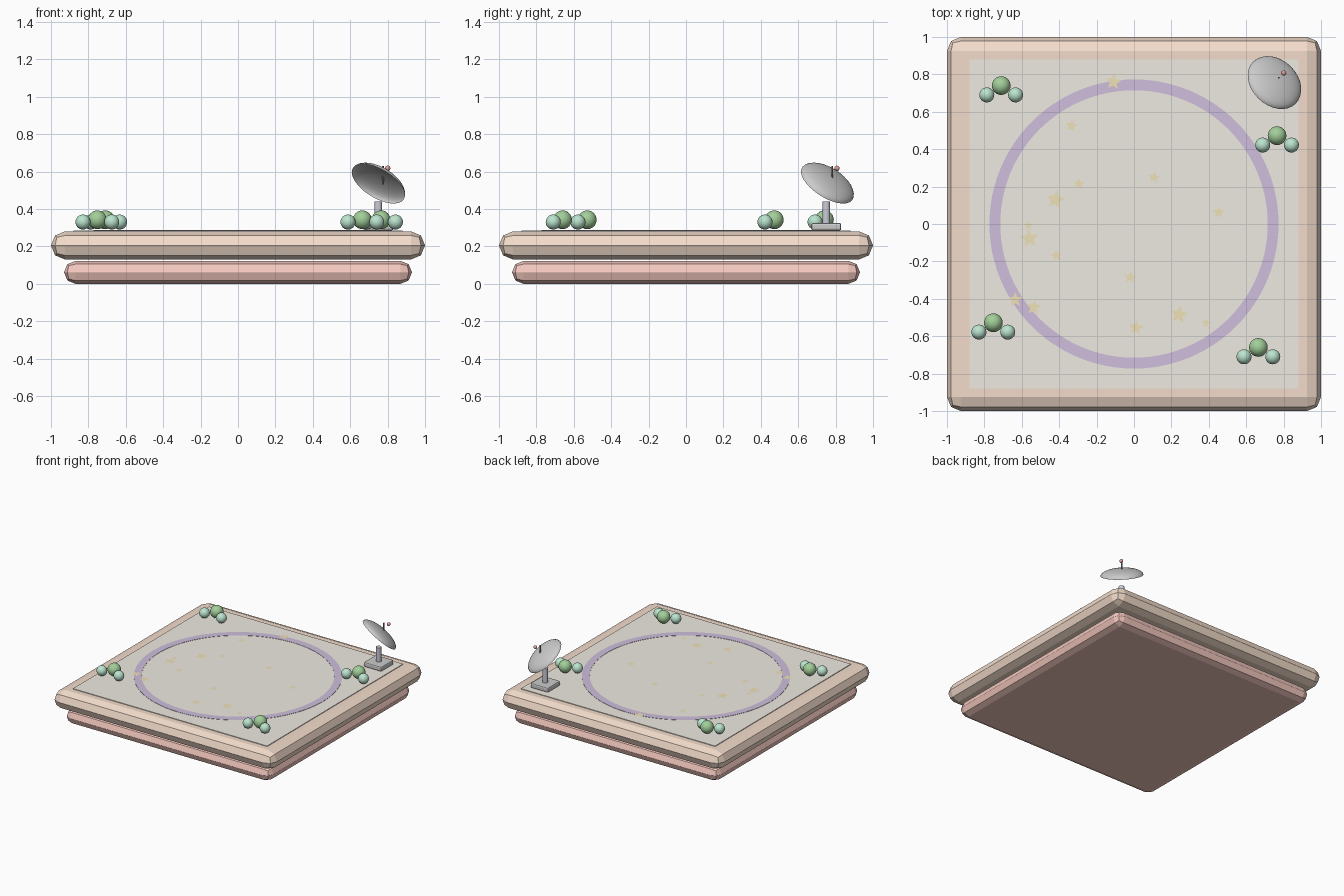
import bpy, bmesh, math, random
from mathutils import Vector, Matrix

if "Cube" in bpy.data.objects:
    bpy.data.objects.remove(bpy.data.objects["Cube"])

random.seed(4)


def material(name, rgb):
    m = bpy.data.materials.new(name)
    m.diffuse_color = (*rgb, 1)
    m.use_nodes = True
    m.node_tree.nodes["Principled BSDF"].inputs["Base Color"].default_value = m.diffuse_color
    return m


PEACH = material("peach", (0.90, 0.72, 0.60))
CORAL = material("coral", (0.90, 0.58, 0.52))
CREAM = material("cream", (0.86, 0.82, 0.76))
PURPLE = material("purple", (0.62, 0.52, 0.72))
GOLD = material("gold", (0.86, 0.76, 0.48))
GREEN = material("green", (0.36, 0.62, 0.32))
MINT = material("mint", (0.50, 0.78, 0.62))
STEEL = material("steel", (0.60, 0.60, 0.68))
DARK = material("dark", (0.25, 0.25, 0.27))
RED = material("red", (0.80, 0.35, 0.35))


def make(name, bm, mat=None, loc=(0, 0, 0), smooth=False):
    mesh = bpy.data.meshes.new(name)
    bm.to_mesh(mesh)
    bm.free()
    ob = bpy.data.objects.new(name, mesh)
    bpy.context.collection.objects.link(ob)
    ob.location = loc
    if mat:
        mesh.materials.append(mat)
    for p in mesh.polygons:
        p.use_smooth = smooth
    return ob


def slab(name, half, z0, z1, bevel=0, segments=2, mat=None, xy=(0, 0)):
    bm = bmesh.new()
    bmesh.ops.create_cube(bm, size=1)
    bmesh.ops.scale(bm, vec=(2 * half, 2 * half, z1 - z0), verts=bm.verts)
    ob = make(name, bm, mat, (*xy, (z0 + z1) / 2))
    if bevel:
        mod = ob.modifiers.new("bevel", "BEVEL")
        mod.width, mod.segments = bevel, segments
    return ob


def ball(name, r, loc, mat):
    bm = bmesh.new()
    bmesh.ops.create_uvsphere(bm, u_segments=24, v_segments=16, radius=r)
    return make(name, bm, mat, loc, True)


def rod(name, r, z0, z1, xy, mat, sides=20):
    bm = bmesh.new()
    bmesh.ops.create_cone(bm, cap_ends=True, segments=sides, radius1=r, radius2=r, depth=z1 - z0)
    ob = make(name, bm, mat, (*xy, (z0 + z1) / 2), True)
    bpy.ops.object.select_all(action="DESELECT")
    bpy.context.view_layer.objects.active = ob
    ob.select_set(True)
    bpy.ops.object.shade_smooth_by_angle()
    return ob


# Stacked platform
slab("lower_platform", 0.93, 0.0, 0.122, 0.06, 2, CORAL)
slab("upper_platform", 1.0, 0.13, 0.28, 0.0749, 2, PEACH)
slab("floor_panel", 0.88, 0.265, 0.285, mat=CREAM)

# Flat ring inlaid on the floor
bm = bmesh.new()
N = 96
loops = []
for r, z in ((0.715, 0.284), (0.715, 0.287), (0.773, 0.287), (0.773, 0.284)):
    loops.append([bm.verts.new((r * math.cos(2 * math.pi * i / N), r * math.sin(2 * math.pi * i / N), z))
                  for i in range(N)])
for a, b in zip(loops, loops[1:]):
    for i in range(N):
        j = (i + 1) % N
        bm.faces.new((a[j], a[i], b[i], b[j]))
bmesh.ops.recalc_face_normals(bm, faces=bm.faces)
make("floor_ring", bm, PURPLE)

# Scattered five-pointed stars
STARS = [(-0.11, 0.76, .045), (-0.335, 0.525, .034), (-0.295, 0.215, .03), (0.107, 0.248, .033),
         (-0.42, 0.13, .052), (0.452, 0.063, .034), (-0.565, -0.008, .026), (-0.56, -0.078, .05),
         (-0.415, -0.17, .033), (-0.02, -0.285, .034), (-0.635, -0.405, .042), (-0.535, -0.445, .042),
         (0.01, -0.555, .042), (0.24, -0.485, .05), (0.385, -0.53, .026)]
for x, y, r in STARS:
    bm = bmesh.new()
    turn = math.pi / 2 + random.uniform(-0.2, 0.2)
    pts = [bm.verts.new(((r if i % 2 == 0 else r * 0.45) * math.cos(turn + i * math.pi / 5),
                         (r if i % 2 == 0 else r * 0.45) * math.sin(turn + i * math.pi / 5), 0))
           for i in range(10)]
    bm.faces.new(pts)
    make("floor_star", bm, GOLD, (x, y, 0.289))

# Bushes: one large ball and two small ones in front
for x, y in ((-0.71, 0.74), (0.765, 0.472), (-0.752, -0.528), (0.665, -0.66)):
    ball("bush_middle", 0.05, (x, y, 0.342), GREEN)
    for s in (-1, 1):
        ball("bush_side", 0.04, (x + s * 0.077, y - 0.05, 0.33), MINT)

# Dish stand
slab("dish_foot", 0.08, 0.285, 0.325, 0.01, 2, xy=(0.75, 0.75))
rod("dish_post", 0.021, 0.32, 0.44, (0.75, 0.75), STEEL)

# Tilted hollow dish: the upper half of a flattened sphere
axis = Vector((0.46, 0.48, 0.75)).normalized()
centre = Vector((0.75, 0.755, 0.535))
bm = bmesh.new()
bmesh.ops.create_uvsphere(bm, u_segments=32, v_segments=16, radius=0.16)
bmesh.ops.delete(bm, geom=[v for v in bm.verts if v.co.z < -1e-4], context="VERTS")
bmesh.ops.scale(bm, vec=(1, 1, 0.32), verts=bm.verts)
bmesh.ops.transform(bm, matrix=Vector((0, 0, 1)).rotation_difference(axis).to_matrix().to_4x4(), verts=bm.verts)
make("dish", bm, None, centre, True)

# Feed rod and its tip
rod("feed_rod", 0.005, 0.53, 0.63, (0.775, 0.782), DARK, 12)
ball("feed_tip", 0.014, centre + axis * 0.11, RED)
